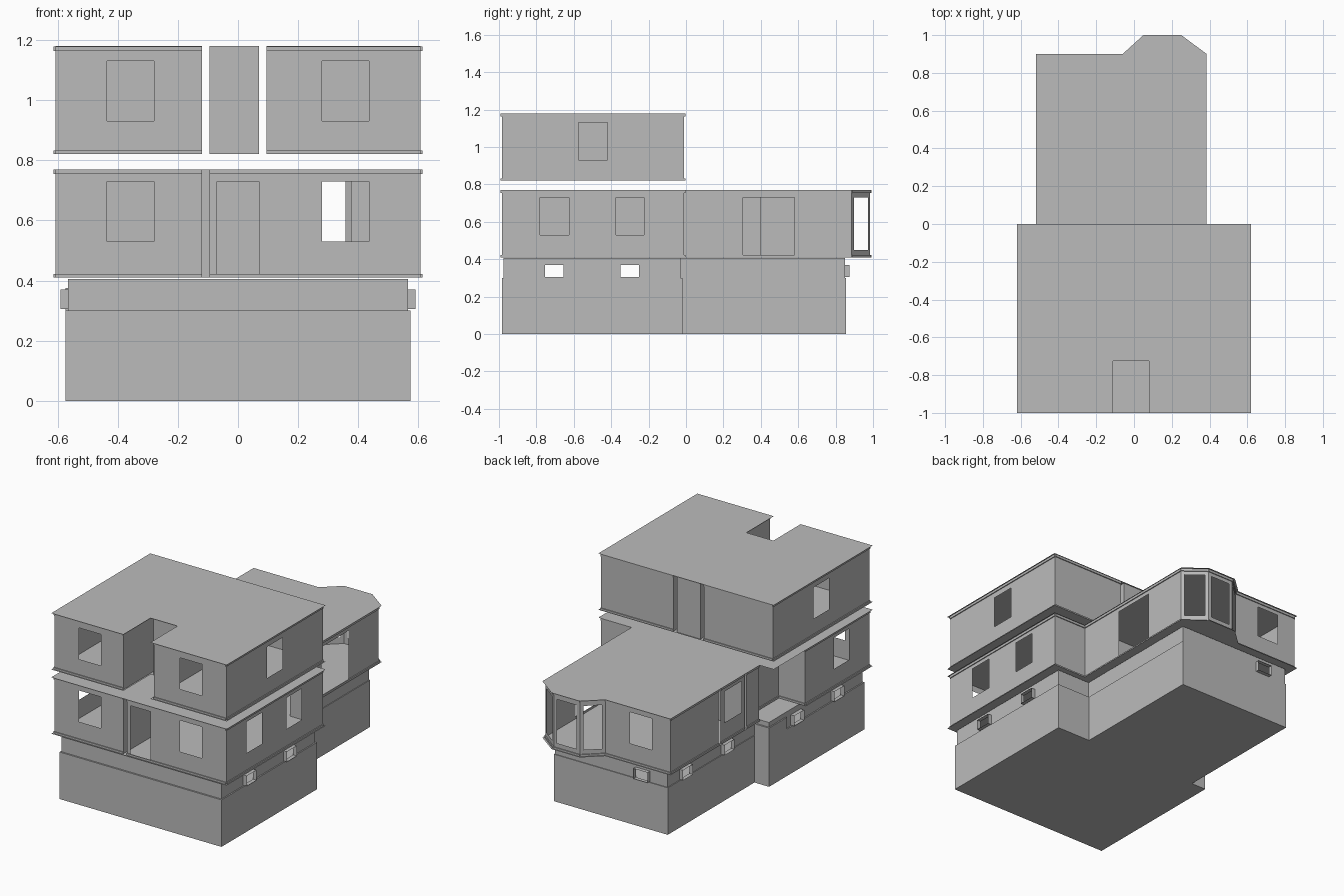
import bpy, bmesh
from mathutils import Vector

cube = bpy.data.objects.get("Cube")
if cube:
    bpy.data.objects.remove(cube)

grey = bpy.data.materials.new("plain grey")
grey.use_nodes = True
grey.diffuse_color = (0.5, 0.5, 0.5, 1)
grey.node_tree.nodes["Principled BSDF"].inputs["Base Color"].default_value = (0.5, 0.5, 0.5, 1)


def finish(name, bm):
    bmesh.ops.remove_doubles(bm, verts=bm.verts, dist=0.0001)
    mesh = bpy.data.meshes.new(name)
    bm.to_mesh(mesh)
    bm.free()
    mesh.materials.append(grey)
    obj = bpy.data.objects.new(name, mesh)
    bpy.context.collection.objects.link(obj)
    return obj


def wall(name, p, q, z0, z1, holes=()):
    """Thin upright wall; holes are (start, end, bottom, top) along its main axis."""
    p, q = Vector(p), Vector(q)
    axis = 0 if abs(q.x - p.x) >= abs(q.y - p.y) else 1
    a, b = p[axis], q[axis]
    us = sorted({a, b, *[h[0] for h in holes], *[h[1] for h in holes]}, reverse=b < a)
    zs = sorted({z0, z1, *[h[2] for h in holes], *[h[3] for h in holes]})
    bm = bmesh.new()
    for u0, u1 in zip(us, us[1:]):
        for w0, w1 in zip(zs, zs[1:]):
            um, wm = (u0 + u1) / 2, (w0 + w1) / 2
            if any(h[0] < um < h[1] and h[2] < wm < h[3] for h in holes):
                continue
            s, t = p.lerp(q, (u0 - a) / (b - a)), p.lerp(q, (u1 - a) / (b - a))
            bm.faces.new([bm.verts.new((c.x, c.y, z)) for c, z in
                          ((s, w0), (t, w0), (t, w1), (s, w1))])
    return finish(name, bm)


def sheet(name, outline, z, flip=False):
    bm = bmesh.new()
    face = bm.faces.new([bm.verts.new((x, y, z)) for x, y in outline])
    if flip:
        face.normal_flip()
    return finish(name, bm)


def trim(name, p, q, z0, z1):
    """Slim bands along the foot and head of an outer wall."""
    p, q = Vector(p), Vector(q)
    d = (q - p).normalized()
    out = Vector((d.y, -d.x)) * 0.006
    for part, low, high in (("foot", z0, z0 + 0.012), ("head", z1 - 0.016, z1 - 0.001)):
        bm = bmesh.new()
        ring = [[bm.verts.new((c.x, c.y, z)) for c in (p, q, q + out, p + out)] for z in (low, high)]
        bm.faces.new(ring[0][::-1])
        bm.faces.new(ring[1])
        for i in range(4):
            j = (i + 1) % 4
            bm.faces.new((ring[0][i], ring[0][j], ring[1][j], ring[1][i]))
        bmesh.ops.recalc_face_normals(bm, faces=bm.faces)
        finish(name + "_" + part + "_trim", bm)


def outer(name, p, q, z0, z1, holes=()):
    wall(name, p, q, z0, z1, holes)
    trim(name, p, q, z0, z1)


def box(name, x0, x1, y0, y1, z0, z1):
    bm = bmesh.new()
    bmesh.ops.create_cube(bm, size=1)
    for v in bm.verts:
        v.co = ((x0 + x1) / 2 + v.co.x * (x1 - x0), (y0 + y1) / 2 + v.co.y * (y1 - y0),
                (z0 + z1) / 2 + v.co.z * (z1 - z0))
    return finish(name, bm)


# Foundation: two solid blocks
F, R, B = -0.985, 0.607, -0.01
box("front_foundation", -0.573, 0.573, F, -0.02, 0, 0.3)
box("rear_foundation", -0.47, 0.335, -0.02, 0.855, 0, 0.3)
box("porch_base", -0.573, -0.47, -0.2, -0.02, 0, 0.375)

# Raised band with small basement windows
Z0, Z1 = 0.3, 0.405
low = [(c - 0.05, c + 0.05, 0.305, 0.37) for c in (-0.705, -0.3, 0.26, 0.68)]
back_low = (-0.34, -0.24, 0.305, 0.37)
band = [((-0.565, -0.975), (0.565, -0.975), []), ((0.565, -0.975), (0.565, -0.03), low[:2]),
        ((0.565, -0.03), (0.33, -0.03), []), ((0.33, -0.03), (0.33, 0.85), []),
        ((0.33, 0.85), (-0.465, 0.85), [back_low]), ((-0.465, 0.85), (-0.465, -0.03), low[2:]),
        ((-0.465, -0.03), (-0.565, -0.03), []), ((-0.565, -0.03), (-0.565, -0.975), low[:2])]
for i, (p, q, holes) in enumerate(band):
    wall(f"band_wall_{i}", p, q, Z0, Z1, holes)
sheet("band_top", [p for p, q, h in band], Z1)


# Open box frames around the basement windows
def frame(name, x0, x1, y0, y1, open_axis):
    obj = box(name, x0, x1, y0, y1, 0.305, 0.37)
    bm = bmesh.new()
    bm.from_mesh(obj.data)
    bm.normal_update()
    ends = [f for f in bm.faces if abs(f.normal[open_axis]) > 0.9]
    bmesh.ops.delete(bm, geom=ends, context='FACES')
    bm.to_mesh(obj.data)
    bm.free()


for i, (a, b, lo, hi) in enumerate(low):
    x = 0.565 if i < 2 else 0.465
    frame(f"left_basement_frame_{i}", -x - 0.026, -x, a, b, 0)
    if i < 2:
        frame(f"right_basement_frame_{i}", x, x + 0.026, a, b, 0)
frame("back_basement_frame", -0.34, -0.24, 0.85, 0.875, 1)

# Main storey: outer walls
Z0, Z1 = 0.41, 0.77
W0, W1 = 0.53, 0.73
outer("main_front_left", (-R, F), (-0.12, F), Z0, Z1, [(-0.435, -0.28, W0, W1)])
outer("main_front_right", (-0.095, F), (R, F), Z0, Z1,
      [(-0.07, 0.07, Z0, W1), (0.28, 0.435, W0, W1)])
outer("main_right", (R, F), (R, B), Z0, Z1, [(-0.78, -0.625, W0, W1), (-0.375, -0.225, W0, W1)])
outer("main_back_right", (R, B), (0.375, B), Z0, Z1)
outer("main_left", (-R, -0.335), (-R, F), Z0, Z1, [(-0.78, -0.625, W0, W1)])
outer("porch_back", (-0.12, -0.335), (-R, -0.335), Z0, Z1)
outer("porch_side", (-0.42, B), (-0.42, -0.335), Z0, Z1)
outer("porch_return", (-0.42, B), (-0.51, B), Z0, Z1)

# Rear wing
outer("wing_right", (0.375, B), (0.375, 0.885), Z0, Z1, [(0.305, 0.58, Z0, W1)])
outer("wing_back", (-0.05, 0.885), (-0.51, 0.885), Z0, Z1, [(-0.38, -0.225, W0, W1)])
outer("wing_left_back", (-0.51, 0.885), (-0.51, 0.4), Z0, Z1)
outer("wing_left_stair", (-0.51, 0.38), (-0.51, 0.14), Z0, Z1, [(0.17, 0.34, W0, W1)])
outer("wing_left_front", (-0.51, 0.12), (-0.51, B), Z0, Z1)

# Bay window
bay = [(0.375, 0.885), (0.245, 0.985), (0.06, 0.985), (-0.05, 0.885)]
for i, (p, q) in enumerate(zip(bay, bay[1:])):
    x0, x1 = q[0], p[0]
    m = (x1 - x0) * 0.13
    outer(f"bay_wall_{i}", p, q, Z0, Z1, [(x0 + m, x1 - m, 0.45, W1)])

# Inner partitions
wall("hall_left_wall", (-0.12, F), (-0.12, B), Z0, Z1)
wall("hall_end_wall", (-0.12, B), (0.2, B), Z0, Z1)
wall("stair_back_wall", (-0.51, 0.4), (-0.09, 0.4), Z0, Z1)
wall("stair_side_wall", (-0.09, 0.12), (-0.09, 0.4), Z0, Z1)
wall("stair_front_wall", (-0.51, 0.12), (-0.09, 0.12), Z0, Z1)

# Main floor and ceiling sheets with a slight overhang
rear = [(0.62, 0), (0.385, 0), (0.385, 0.9), (0.25, 1), (0.05, 1), (-0.06, 0.9),
        (-0.52, 0.9), (-0.52, 0)]
sheet("main_ceiling", [(-0.62, -1), (0.62, -1)] + rear + [(-0.62, 0)], Z1)
sheet("main_floor", [(-0.62, -1), (0.62, -1)] + rear +
      [(-0.43, 0), (-0.43, -0.325), (-0.62, -0.325)], Z0, True)

# Upper storey: two closed rooms and a hall set back between them
Z0, Z1 = 0.82, 1.18
W0, W1 = 0.93, 1.13
for name, x0, x1, win in (("upper_left", -R, -0.12, -0.435), ("upper_right", 0.095, R, 0.28)):
    side = [(-0.575, -0.42, W0, W1)]
    outer(name + "_front", (x0, F), (x1, F), Z0, Z1, [(win, win + 0.155, W0, W1)])
    outer(name + "_back", (x1, B), (x0, B), Z0, Z1)
    wall(name + "_east", (x1, F), (x1, B), Z0, Z1, side if x1 == R else [])
    wall(name + "_west", (x0, B), (x0, F), Z0, Z1, side if x0 == -R else [])
trim("upper_east", (R, F), (R, B), Z0, Z1)
trim("upper_west", (-R, B), (-R, F), Z0, Z1)
wall("upper_hall_front", (-0.095, -0.715), (0.07, -0.715), Z0, Z1)
wall("upper_hall_back", (0.07, B), (-0.095, B), Z0, Z1)
wall("upper_hall_east", (0.07, -0.715), (0.07, B), Z0, Z1)
wall("upper_hall_west", (-0.095, B), (-0.095, -0.715), Z0, Z1)

notched = [(-0.62, -1), (-0.11, -1), (-0.11, -0.725), (0.08, -0.725), (0.08, -1),
           (0.62, -1), (0.62, 0), (-0.62, 0)]
sheet("upper_floor", notched, Z0, True)
sheet("roof", notched, Z1)
